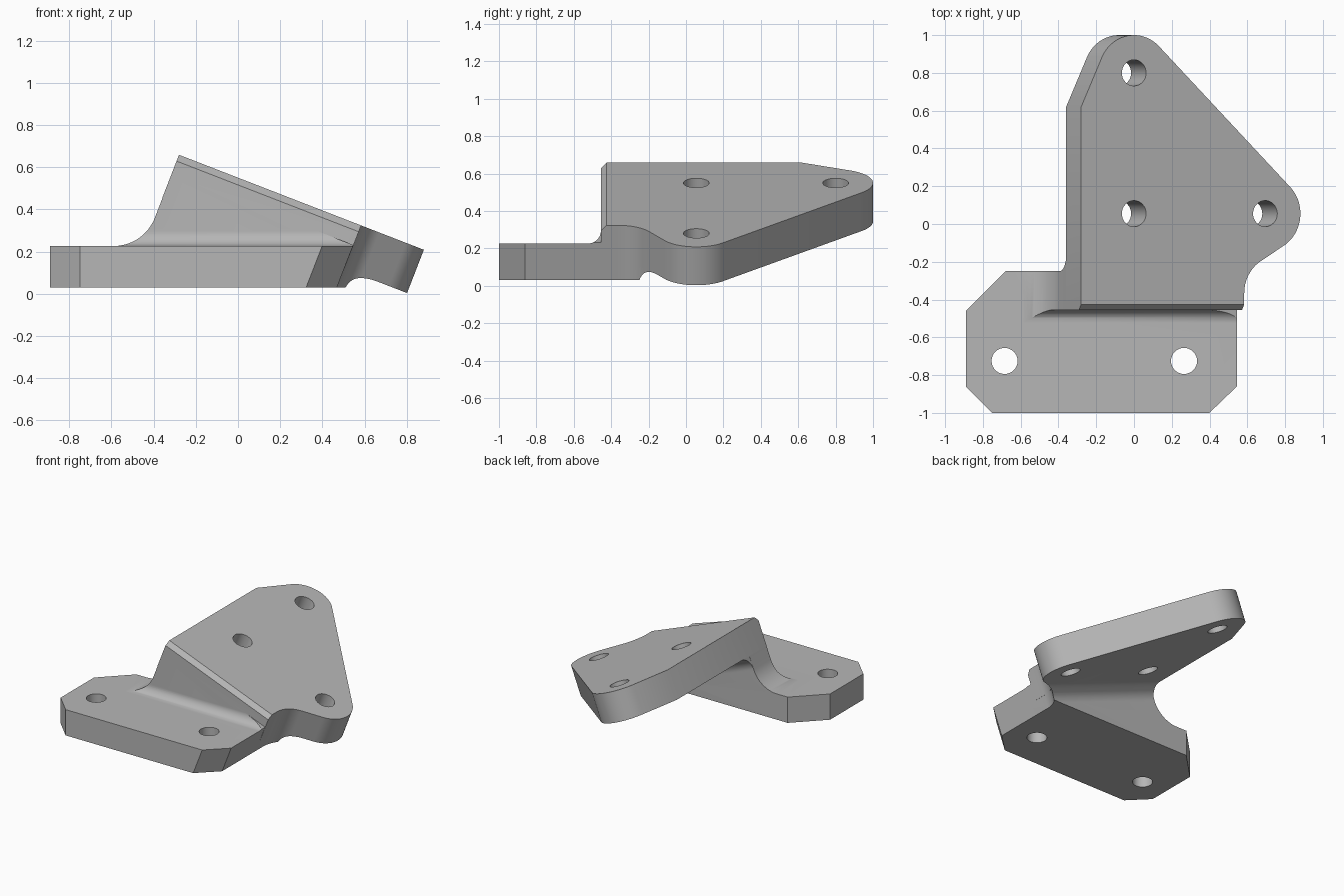
import bpy, bmesh
from math import radians, sin, cos
from mathutils import Matrix, Vector

cube = bpy.data.objects.get("Cube")
if cube:
    bpy.data.objects.remove(cube, do_unlink=True)

TILT = radians(21.2)
T = 0.22                      # tilted plate thickness
FRONT, BACK = -0.455, -0.25   # web faces
TOP, BOTTOM = 0.226, 0.03     # base plate faces
LEFT, RIGHT = -0.30, 0.626    # plate ends, measured along the slope
WORLD = Matrix.Identity(4)
SLOPE = Matrix.Translation((0, 0, 0.55)) @ Matrix.Rotation(TILT, 4, "Y")

steel = bpy.data.materials.new("plain grey")
steel.use_nodes = True
grey = (0.47, 0.47, 0.47, 1)
steel.diffuse_color = grey
steel.node_tree.nodes["Principled BSDF"].inputs["Base Color"].default_value = grey


def arc(cx, cy, r, start, end, n=16):
    steps = [radians(start + (end - start) * i / n) for i in range(n + 1)]
    return [(cx + r * cos(a), cy + r * sin(a)) for a in steps]


def prism(name, outline, lo, hi, axis="z", frame=WORLD):
    """Extrude a 2D outline along one axis of a frame."""
    place = {"z": lambda a, b, c: (a, b, c),
             "y": lambda a, b, c: (a, c, b),
             "x": lambda a, b, c: (c, a, b)}[axis]
    bm = bmesh.new()
    rings = [[bm.verts.new(frame @ Vector(place(a, b, c))) for a, b in outline]
             for c in (lo, hi)]
    for ring in rings:
        bm.faces.new(ring)
    n = len(outline)
    for i in range(n):
        j = (i + 1) % n
        bm.faces.new((rings[0][i], rings[0][j], rings[1][j], rings[1][i]))
    bmesh.ops.recalc_face_normals(bm, faces=bm.faces)
    mesh = bpy.data.meshes.new(name)
    bm.to_mesh(mesh)
    bm.free()
    mesh.materials.append(steel)
    ob = bpy.data.objects.new(name, mesh)
    bpy.context.collection.objects.link(ob)
    return ob


def combine(ob, other, operation):
    mod = ob.modifiers.new("join", "BOOLEAN")
    mod.operation, mod.object, mod.solver = operation, other, "EXACT"
    with bpy.context.temp_override(object=ob, active_object=ob):
        bpy.ops.object.modifier_apply(modifier=mod.name)
    bpy.data.objects.remove(other, do_unlink=True)


# Flat base plate with clipped corners
base = prism("base_plate", [(-0.89, -0.46), (-0.89, -0.86), (-0.75, -1), (0.75, -1),
                            (0.75, BACK), (-0.68, BACK)], BOTTOM, TOP)

# Upright web: side profile with a flared left foot, front fillet at the base
flare = 0.21
upper = [SLOPE @ Vector((u, 0, -0.1)) for u in (LEFT + 0.001, 0.8)]
web = prism("web", [(-0.59, 0.1)] + arc(-0.59, TOP + flare, flare, -90, -21.2)
            + [(p.x, p.z) for p in upper] + [(0.75, 0.1)], -0.7, 0, "y")
foot = prism("web_section", [(BACK, 0.1), (FRONT - 0.07, 0.1)]
             + arc(FRONT - 0.07, TOP + 0.07, 0.07, -90, 0)
             + [(FRONT, 0.9), (BACK, 0.9)], -2, 2, "x")
combine(web, foot, "INTERSECT")

# Fillet between the web and the underside of the tilted plate
r = 0.1
fillet = prism("under_fillet", [(BACK - 0.02, -T - r), (BACK - 0.02, 0.02 - T),
                                (BACK + r, 0.02 - T)]
               + arc(BACK + r, -T - r, r, 90, 180), LEFT + 0.002, 1, "x", SLOPE)
floor = prism("floor_cut", [(-2, -2), (2, -2), (2, 2), (-2, 2)], -1, BOTTOM)
combine(fillet, floor, "DIFFERENCE")

combine(base, web, "UNION")
combine(base, fillet, "UNION")

# Right end is cut square to the slope, with its corner clipped
waist = arc(RIGHT + 0.2, -0.366, 0.2, 180, 122)
trim = [(-3, -1.2), (0.296, -1.2), (RIGHT, -0.86)] + waist + [(1.03, 0), (-3, 0)]
combine(base, prism("end_trim", [(u - 0.001, y) for u, y in trim], -2, 2, "z", SLOPE),
        "INTERSECT")

# Tilted three-hole plate
plate = prism("tilted_plate", [(LEFT, FRONT), (LEFT, 0.62)]
              + arc(0, 0.8, 0.2, 156, 45, 24) + arc(0.745, 0.055, 0.2, 45, -58, 24)
              + waist[::-1] + [(RIGHT, FRONT)], -T, 0, "z", SLOPE)
combine(base, plate, "UNION")

# Chamfer along the front upper edge
chamfer = prism("chamfer_cut", [(FRONT - 0.03, -0.064), (FRONT + 0.06, 0.032),
                                (FRONT - 0.03, 0.032)], -0.6, 1, "x", SLOPE)
combine(base, chamfer, "DIFFERENCE")

# Bolt holes
holes = [(0, 0.8, SLOPE), (0, 0.055, SLOPE), (0.745, 0.055, SLOPE),
         (-0.685, -0.725, WORLD), (0.265, -0.725, WORLD)]
for x, y, frame in holes:
    circle = arc(x, y, 0.069, 0, 360, 32)[:-1]
    combine(base, prism("hole_cut", circle, -0.5, 0.5, "z", frame), "DIFFERENCE")

base.name = "bracket"
bpy.ops.object.select_all(action="DESELECT")
base.select_set(True)
bpy.context.view_layer.objects.active = base
bpy.ops.object.shade_smooth_by_angle(angle=radians(25))
